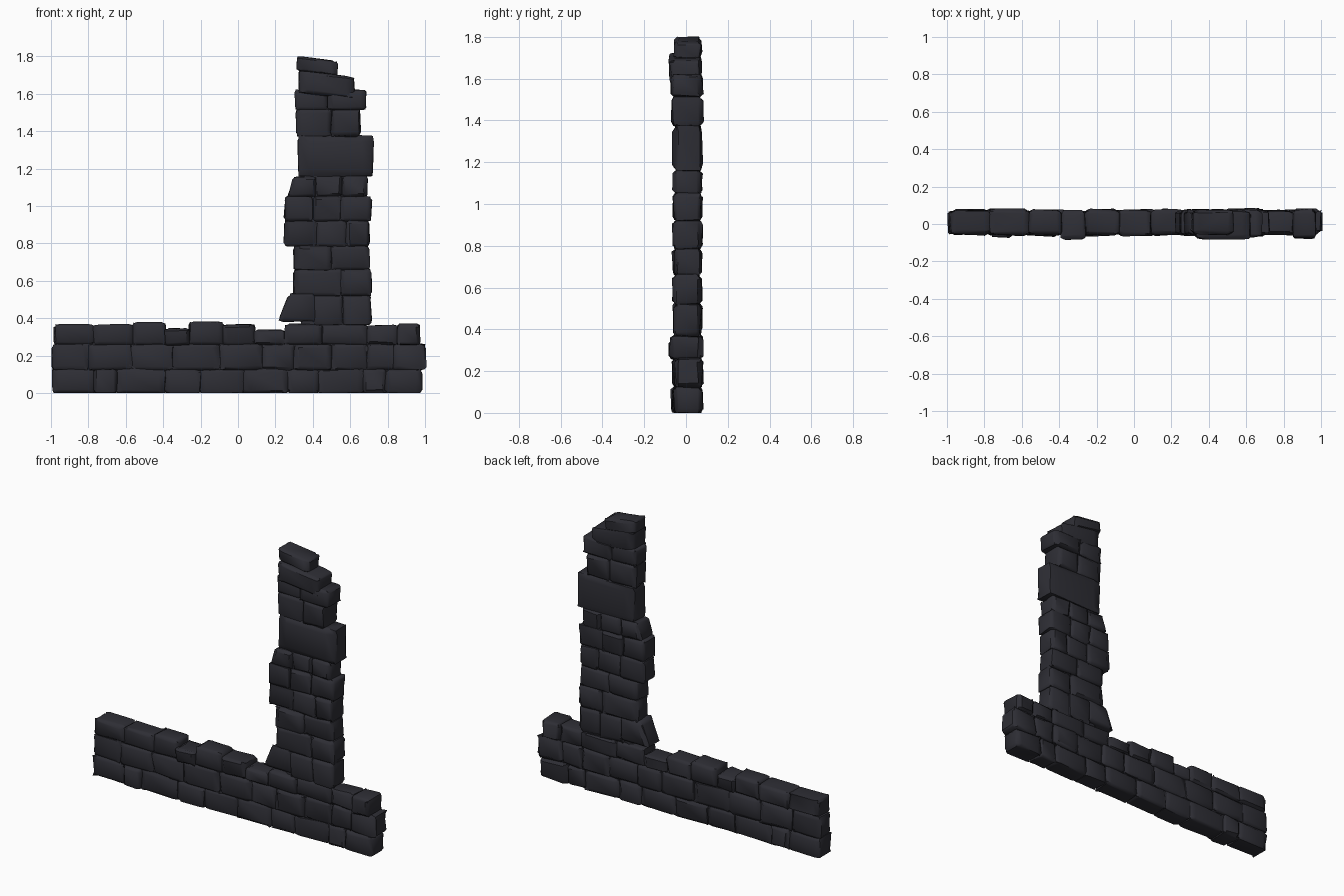
import bpy, bmesh, random
from mathutils import Vector

random.seed(7)
if "Cube" in bpy.data.objects:
    bpy.data.objects.remove(bpy.data.objects["Cube"], do_unlink=True)

slate = bpy.data.materials.new("dark_slate")
slate.use_nodes = True
slate.diffuse_color = (0.027, 0.027, 0.035, 1)
bsdf = slate.node_tree.nodes["Principled BSDF"]
bsdf.inputs["Base Color"].default_value = slate.diffuse_color
bsdf.inputs["Roughness"].default_value = 0.9


def stone(name, x0, x1, z0, z1, front, back=0.075, tilt=0.0, lean=0.0):
    """Rough block with softened rims; tilt drops its right end, lean shifts its foot left."""
    bm = bmesh.new()
    bmesh.ops.create_cube(bm, size=2)
    bmesh.ops.subdivide_edges(bm, edges=bm.edges[:], cuts=2, use_grid_fill=True)
    half = Vector(((x1 - x0) / 2 + 0.003, (back - front) / 2, (z1 - z0) / 2 + 0.003))
    mid = Vector(((x0 + x1) / 2, (front + back) / 2, (z0 + z1) / 2))
    rim = Vector((0.008, 0.014, 0.006))
    for v in bm.verts:
        outer = [abs(c) > 0.9 for c in v.co]
        unit = [c if o else c * 2.1 for c, o in zip(v.co, outer)]
        p = Vector([u * h for u, h in zip(unit, half)])
        if sum(outer) > 1:
            for i in range(3):
                if outer[i]:
                    p[i] -= rim[i] * (1 if p[i] > 0 else -1) * random.uniform(0.5, 1.2)
        p += Vector([random.uniform(-1, 1) * s for s in (0.005, 0.006, 0.004)])
        p.z -= tilt * (unit[0] + 1) / 2
        p.x -= lean * (1 - unit[2]) / 2 * (1 - unit[0]) / 2
        v.co = p + mid
        v.co.z = max(v.co.z, 0)
    mesh = bpy.data.meshes.new(name)
    bm.to_mesh(mesh)
    bm.free()
    mesh.materials.append(slate)
    obj = bpy.data.objects.new(name, mesh)
    bpy.context.collection.objects.link(obj)
    obj.select_set(True)
    bpy.context.view_layer.objects.active = obj


def course(name, z0, z1, joints, proud={}, tops={}):
    """Row of stones between joints; proud and tops override single stones."""
    for i, (a, b) in enumerate(zip(joints, joints[1:])):
        front = proud.get(i, random.uniform(-0.064, -0.052))
        stone(f"{name}_stone_{i + 1}", a, b, z0, tops.get(i, z1), front,
              random.uniform(0.07, 0.08))


bpy.ops.object.select_all(action='DESELECT')

# Low wall
course("wall_base", 0, 0.125, [-.99, -.77, -.65, -.39, -.2, .03, .27, .43, .67, .79, .98],
       {1: -.072})
course("wall_middle", .125, .26, [-.99, -.8, -.57, -.35, -.1, .13, .3, .5, .69, .83, 1])
course("wall_top", .26, .365, [-.98, -.77, -.56, -.39, -.26, -.08, .09, .25, .45, .69, .85, .97],
       {3: -.08, 10: -.08}, {2: .375, 3: .345, 4: .38, 6: .335, 9: .36})

# Broken pillar, courses from the bottom up
stone("pillar_foot_stone", .28, .42, .385, .53, -.06, lean=.065)
course("pillar_lower", .365, .52, [.4, .56, .71])
course("pillar_second", .52, .66, [.3, .55, .71])
course("pillar_third", .66, .785, [.3, .5, .7])
course("pillar_fourth", .785, .92, [.25, .42, .58, .7])
course("pillar_fifth", .92, 1.05, [.25, .4, .55, .71])
stone("pillar_sixth_left_stone", .3, .42, 1.05, 1.155, -.06, lean=.03)
course("pillar_sixth", 1.05, 1.16, [.42, .56, .69])
course("pillar_long", 1.16, 1.375, [.325, .72])
course("pillar_eighth", 1.375, 1.515, [.315, .5, .65], {1: -.07})
course("pillar_ninth", 1.515, 1.62, [.31, .48, .68], {1: -.075})
stone("pillar_upper_stone", .33, .62, 1.61, 1.725, -.082, tilt=.035)
stone("pillar_cap_stone", .32, .53, 1.725, 1.8, -.055, tilt=.03)

# Hidden fill behind the joints
stone("wall_core", -.96, .95, .02, .31, -.04, .055)
stone("pillar_core", .34, .64, .25, 1.6, -.04, .055)

bpy.ops.object.shade_smooth_by_angle(angle=0.8)
bpy.ops.object.select_all(action='DESELECT')
